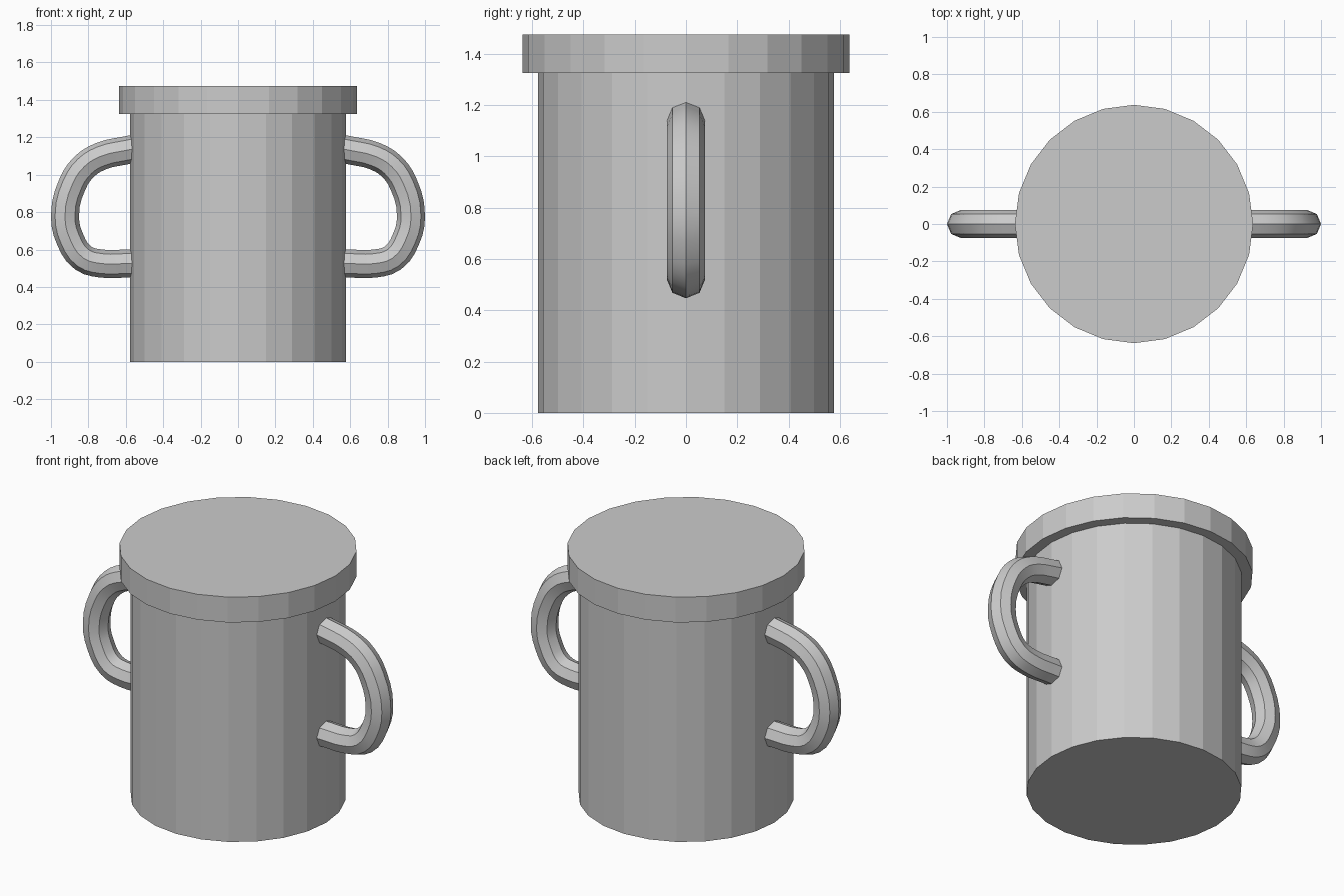
import bpy

if "Cube" in bpy.data.objects:
    bpy.data.objects.remove(bpy.data.objects["Cube"])

SIDES = 24


def cylinder(name, radius, z0, z1):
    bpy.ops.mesh.primitive_cylinder_add(vertices=SIDES, radius=radius, depth=z1 - z0,
                                        location=(0, 0, (z0 + z1) / 2))
    obj = bpy.context.object
    obj.name = name
    return obj


# Faceted body and overhanging lid
cylinder("body", 0.577, 0.0, 1.33)
cylinder("lid", 0.637, 1.325, 1.475)

# Handle path in the xz plane, ends sunk into the body
path = [(0.53, 1.143), (0.60, 1.13), (0.735, 1.098), (0.82, 1.045), (0.885, 0.95),
        (0.925, 0.78), (0.898, 0.655), (0.828, 0.555), (0.73, 0.525),
        (0.60, 0.525), (0.53, 0.525)]
curve = bpy.data.curves.new("handles", 'CURVE')
curve.dimensions = '3D'
curve.resolution_u = 3
curve.bevel_depth = 0.075
curve.bevel_resolution = 2
curve.use_fill_caps = True
spline = curve.splines.new('BEZIER')
spline.bezier_points.add(len(path) - 1)
for point, (x, z) in zip(spline.bezier_points, path):
    point.co = (x, 0, z)
    point.handle_left_type = point.handle_right_type = 'AUTO'

# Turn the path into a smooth tube and mirror it to the other side
handles = bpy.data.objects.new("handles", curve)
bpy.context.collection.objects.link(handles)
bpy.ops.object.select_all(action='DESELECT')
handles.select_set(True)
bpy.context.view_layer.objects.active = handles
bpy.ops.object.convert(target='MESH')
handles = bpy.context.object
handles.name = "handles"
bpy.ops.object.shade_smooth_by_angle()
mirror = handles.modifiers.new("mirror", 'MIRROR')
mirror.use_axis = (True, False, False)
